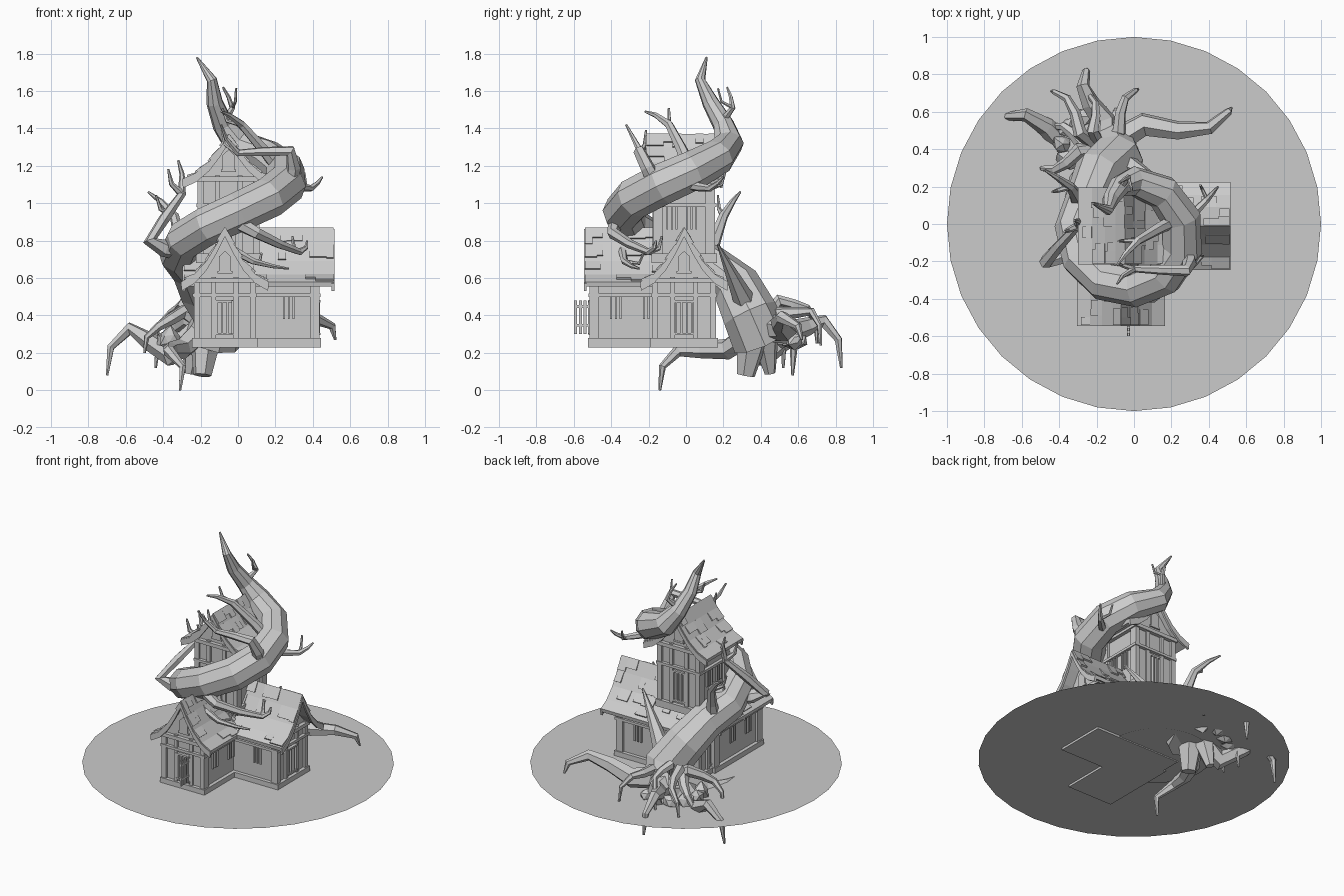
import bpy, bmesh, math, random
from mathutils import Vector, Matrix, Quaternion

if "Cube" in bpy.data.objects:
    bpy.data.objects.remove(bpy.data.objects["Cube"])
random.seed(4)
T = Matrix.Translation


def finish(bm, name, M=Matrix()):
    bmesh.ops.recalc_face_normals(bm, faces=bm.faces)
    bm.transform(M)
    me = bpy.data.meshes.new(name)
    bm.to_mesh(me)
    bm.free()
    ob = bpy.data.objects.new(name, me)
    bpy.context.collection.objects.link(ob)
    return ob


def prism(bm, prof, y0, y1):
    # extrude an x-z profile along y
    a = [bm.verts.new((x, y0, z)) for x, z in prof]
    b = [bm.verts.new((x, y1, z)) for x, z in prof]
    n = len(prof)
    bm.faces.new(a)
    bm.faces.new(b[::-1])
    for i in range(n):
        j = (i + 1) % n
        bm.faces.new((a[i], b[i], b[j], a[j]))


def box(bm, x0, x1, y0, y1, z0, z1):
    prism(bm, [(x0, z0), (x1, z0), (x1, z1), (x0, z1)], y0, y1)


def rounded(pts):
    # one extra point on each span of a smooth curve through the points
    P = [Vector(p) for p in pts]
    out = [P[0]]
    for i in range(len(P) - 1):
        a, b, c, d = P[max(i - 1, 0)], P[i], P[i + 1], P[min(i + 2, len(P) - 1)]
        out += [(9 * (b + c) - a - d) / 16, c]
    return out


def tube(name, P, r0, r1=.006, n=6, radii=None):
    # tapered flat-sided limb along a path
    m = len(P)
    R = radii or [r0 + (r1 - r0) * i / (m - 1) for i in range(m)]
    bm = bmesh.new()
    t0 = (P[1] - P[0]).normalized()
    u = t0.orthogonal().normalized()
    rings = []
    for i in range(m):
        t = ((P[min(i + 1, m - 1)] - P[i]).normalized() + (P[i] - P[max(i - 1, 0)]).normalized()).normalized()
        u = t0.rotation_difference(t) @ u
        t0 = t
        rings.append([bm.verts.new(P[i] + R[i] * (Quaternion(t, math.tau * k / n) @ u)) for k in range(n)])
    for a, b in zip(rings, rings[1:]):
        for k in range(n):
            bm.faces.new((a[k], a[(k + 1) % n], b[(k + 1) % n], b[k]))
    bm.faces.new(rings[0])
    bm.faces.new(rings[-1])
    return finish(bm, name)


def sheet(half, th, drop=0):
    # closed roof profile from a half slope
    top = [(-x, z - drop) for x, z in half[::-1]] + [(x, z - drop) for x, z in half[1:]]
    return top + [(x * 0.98, z - th) for x, z in top[::-1]]


def wing(name, M, hw, L, z0, half, over, belt, both=False):
    zt = half[-2][1] - 0.015
    # walls with gable following the roof
    bm = bmesh.new()
    up = [(x, z - 0.015) for x, z in half[1:-1] if x < hw - 0.005]
    right = [(hw, z0), (hw, zt)] + up[::-1] + [(0, half[0][1] - 0.02)]
    prism(bm, right + [(-x, z) for x, z in right[-2::-1]], 0, L)
    finish(bm, name + "_walls", M)
    # curved roof and bargeboards
    bm = bmesh.new()
    prism(bm, sheet(half, 0.025), -over, L + over)
    finish(bm, name + "_roof", M)
    bm = bmesh.new()
    for y in (-over - 0.006, L + over - 0.009):
        prism(bm, sheet(half, 0.04, 0.008), y, y + 0.015)
    finish(bm, name + "_bargeboards", M)
    # uneven shingle strips
    bm = bmesh.new()
    for s in (-1, 1):
        for (xa, za), (xb, zb) in zip(half, half[1:]):
            d = Vector((xb - xa, zb - za)).normalized()
            nx, nz = -d.y * 0.01, d.x * 0.01
            y = -over
            while y < L + over - 0.03:
                w = random.uniform(0.03, 0.1)
                if random.random() < 0.6:
                    e = random.uniform(0.6, 1.0)
                    xe, ze = xa + (xb - xa) * e, za + (zb - za) * e
                    prism(bm, [(s * xa, za), (s * xe, ze), (s * (xe + nx), ze + nz), (s * (xa + nx * .3), za + nz * .3)],
                          y, min(y + w, L + over))
                y += w
    finish(bm, name + "_shingles", M)
    # timber frame: sill, belts, posts
    bm = bmesh.new()
    for z, h, o in ((z0, 0.05, 0.025), (belt, 0.018, 0.022), (zt - 0.03, 0.025, 0.026)):
        box(bm, -hw - o, hw + o, -o, L + o, z, z + h)
    for s in (-1, 1):
        for y in (.01, L - .01):
            box(bm, s * hw - .016, s * hw + .016, y - .026, y + .026, z0, zt)
    for x in (-hw * .4, hw * .4):
        box(bm, x - .013, x + .013, -.014, L + .014, z0, zt)
    finish(bm, name + "_timber_frame", M)
    # gable and wall windows with bars
    bm = bmesh.new()
    zg = zt + 0.02
    for y in ((-0.012, L + 0.004) if both else (-0.012,)):
        box(bm, -.04, .04, y, y + .01, zg, zg + .012)
        prism(bm, [(-.032, zg), (.032, zg), (.032, zg + .09), (0, zg + .12), (-.032, zg + .09)], y, y + .008)
        for k in range(4):
            x = -.042 + k * .028
            box(bm, x - .005, x + .005, y - .006, y + .012, z0 + .07, belt - .02)
        for z in (z0 + .065, belt - .03):
            box(bm, -.055, .055, y - .008, y + .012, z, z + .012)
    for s in (-1, 1):
        for f in (.2, .55):
            for k in range(3):
                y = L * f + k * .025
                box(bm, s * hw - .01, s * hw + .01, y - .005, y + .005, belt - .12, belt)
    finish(bm, name + "_windows", M)


# ground disc and the small patch under the tree
for nm, r, c in (("ground_disc", 1, (0, 0, .245)), ("ground_patch", .35, (-.08, .14, .238))):
    bm = bmesh.new()
    bmesh.ops.create_circle(bm, cap_ends=True, segments=32, radius=r)
    finish(bm, nm, T(c))

# cottage wings and tower
main = [(0, .87), (.045, .78), (.1, .69), (.165, .62), (.235, .58)]
high = [(x * 1.06, 1.37 + (z - .87) * .83) for x, z in main]
wing("front_wing", T((-.07, -.5, 0)), .15, .5, .23, main, .04, .5)
wing("side_wing", T((.42, -.01, 0)) @ Matrix.Rotation(math.pi / 2, 4, 'Z'), .155, .62, .23, main, .09, .5, True)
wing("tower", T((-.05, -.16, 0)), .15, .3, .68, high, .05, .98, True)

# open slatted door at the front
bm = bmesh.new()
for k in range(4):
    y = -.59 + k * .025
    box(bm, -.035, -.025, y - .008, y + .008, .3, .48)
for z in (.34, .44):
    box(bm, -.038, -.022, -.6, -.5, z, z + .015)
finish(bm, "open_door")

# trunk: leaning foot, one helical turn around the tower, pointed tip
trunk = [(-.14, .4, .27, .16), (-.1, .34, .41, .15), (-.19, .27, .55, .135)]
for i in range(10):
    f = i / 9
    a = math.radians(140 + 306 * f)
    trunk.append((-.025 + .29 * math.cos(a), -.055 + .285 * math.sin(a), .66 + .66 * f,
                  .12 - .04 * f ** 2 - .012 * math.sin(math.tau * f)))
trunk += [(-.08, .2, 1.42, .058), (-.125, .13, 1.54, .045), (-.14, .075, 1.66, .028), (-.22, .11, 1.78, .006)]
tube("trunk", [Vector(p[:3]) for p in trunk], 0, n=9, radii=[p[3] for p in trunk])

# branches: start radius and a few guide points
branches = {
    "left_branch": (.055, (-.3, -.12, .75), (-.47, -.2, .8), (-.3, -.01, 1.05), (-.32, .02, 1.23)),
    "back_left_branch": (.045, (-.3, .12, .7), (-.34, .2, .93), (-.48, .29, 1.06)),
    "front_branch": (.045, (0, -.35, .9), (.1, -.39, .84), (.33, -.2, .74), (.37, -.16, .8)),
    "low_front_branch": (.03, (-.1, -.34, .8), (.08, -.33, .69), (.27, -.25, .65)),
    "arching_branch": (.045, (.28, -.16, 1.1), (.28, -.25, 1.28), (0, -.24, 1.27), (-.09, -.32, 1.42)),
    "right_branch": (.03, (.28, .02, 1.1), (.39, .13, 1.08), (.45, .2, 1.14)),
    "high_branch": (.04, (.24, .03, 1.16), (.02, -.09, 1.42), (-.09, -.22, 1.49)),
    "top_branch": (.025, (-.09, .18, 1.44), (-.03, .25, 1.51), (-.08, .22, 1.62)),
    "broken_limb": (.07, (-.08, .34, .42), (.22, .17, .78)),
}
for name, (r, *pts) in branches.items():
    path = rounded(pts)
    tube(name, path, r)
    if len(path) > 3:
        # side twig leaving the branch late and hooking upward
        d = path[-1] - path[-3]
        side = d.cross(Vector((0, 0, 1))).normalized() * random.choice((-.06, .06))
        s = path[-3]
        tube(name + "_twig", [s, s + d * .3 + side, s + d * .4 + side * 1.3 + Vector((0, 0, .06))], r * .4)

# arching, wavering roots: tip x, tip y, dip height, peak height, tip height, radius
foot = Vector((-.17, .4, .34))
roots = [(-.7, .57, .19, .33, .08, .08), (-.25, .83, .31, .37, .12, .08), (.52, .62, .33, .39, .27, .08),
         (-.31, -.14, .22, .21, 0, .07), (-.44, .71, .46, .41, .25, .045), (.02, .72, .41, .42, .24, .045),
         (-.25, .7, .48, .44, .25, .04), (-.5, .3, .42, .34, .2, .05), (-.44, .52, .38, .31, .12, .05)]
for i, (x, y, dip, peak, tip, r) in enumerate(roots):
    tipv = Vector((x, y, tip))
    side = Vector((foot.y - y, x - foot.x, 0)) * .1 * (-1) ** i

    def at(f, z, k):
        p = foot.lerp(tipv, f) + side * k
        p.z = z
        return p
    path = [foot, at(.35, dip, .8), at(.58, (dip + peak) / 2, -.4), at(.8, peak, -.9),
            at(.97, peak * .6 + tip * .4, -.2), tipv]
    if i == 3:  # this root bows out to the left under the wing
        path[1].x, path[2].x, path[3].x = -.3, -.36, -.37
    tube(f"root_{i + 1}", path, r, .007)
tube("root_stump_a", [Vector((-.17, .36, .3)), Vector((-.19, .32, .08))], .09, .05)
tube("root_stump_b", [Vector((-.22, .42, .3)), Vector((-.26, .45, .09))], .08, .03)

# broken earth chunks scattered around the foot
for i in range(6):
    a = 1.1 + i * .5
    bm = bmesh.new()
    bmesh.ops.create_icosphere(bm, subdivisions=1, radius=random.uniform(.04, .07))
    for v in bm.verts:
        v.co *= random.uniform(.6, 1.2)
    finish(bm, f"earth_chunk_{i + 1}", T((-.18 + .2 * math.cos(a), .42 + .18 * math.sin(a), .27)))
